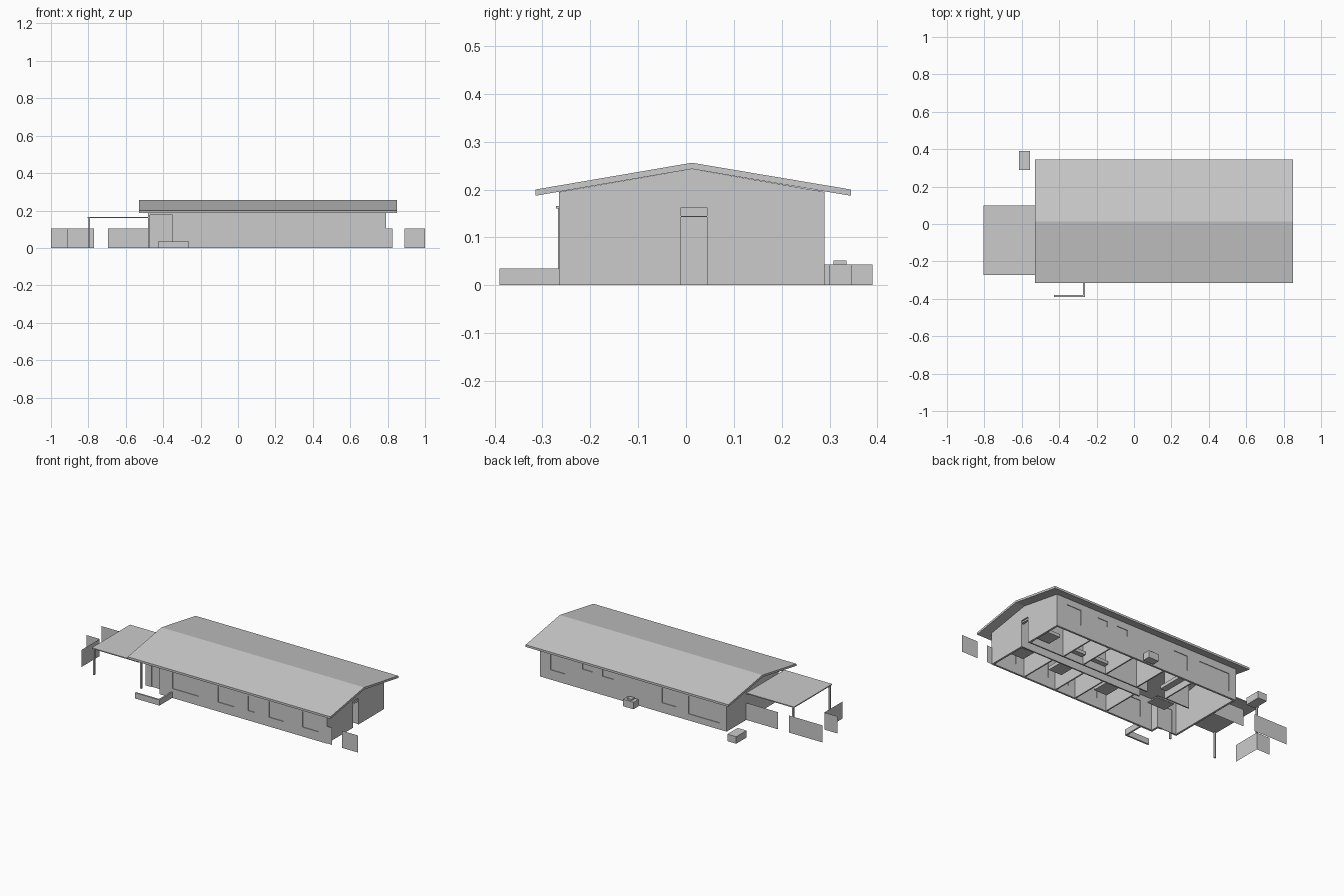
import bpy, bmesh

if "Cube" in bpy.data.objects:
    bpy.data.objects.remove(bpy.data.objects["Cube"])

T = 0.012                                   # wall thickness
X0, X1, Y0, Y1 = -0.48, 0.79, -0.265, 0.29  # house footprint
EAVE, PEAK, MID = 0.195, 0.243, 0.0125


def finish(name, bm):
    bmesh.ops.recalc_face_normals(bm, faces=bm.faces)
    mesh = bpy.data.meshes.new(name)
    bm.to_mesh(mesh)
    bm.free()
    ob = bpy.data.objects.new(name, mesh)
    bpy.context.collection.objects.link(ob)
    return ob


def add_box(bm, x0, x1, y0, y1, z0, z1):
    verts = bmesh.ops.create_cube(bm, size=1)["verts"]
    for v in verts:
        v.co = ((x0 + x1) / 2 + v.co.x * (x1 - x0),
                (y0 + y1) / 2 + v.co.y * (y1 - y0),
                (z0 + z1) / 2 + v.co.z * (z1 - z0))


def boxes(name, *dims):
    bm = bmesh.new()
    for d in dims:
        add_box(bm, *d)
    return finish(name, bm)


def prism(name, profile, x0, x1):
    """Extrude a (y, z) profile along x."""
    bm = bmesh.new()
    face = bm.faces.new([bm.verts.new((x0, y, z)) for y, z in profile])
    ext = bmesh.ops.extrude_face_region(bm, geom=[face])
    for v in ext["geom"]:
        if isinstance(v, bmesh.types.BMVert):
            v.co.x = x1
    return finish(name, bm)


def panel(name, a, b, h=0.105):
    """Paper-thin fence panel standing between two ground points."""
    bm = bmesh.new()
    bm.faces.new([bm.verts.new(p) for p in
                  ((*a, 0), (*b, 0), (*b, h), (*a, h))])
    return finish(name, bm)


def cut(wall, *dims):
    cutter = boxes("cutter", *dims)
    cutter.hide_render = True
    mod = wall.modifiers.new("openings", "BOOLEAN")
    mod.operation, mod.solver, mod.object = "DIFFERENCE", "EXACT", cutter
    bpy.context.view_layer.objects.active = wall
    bpy.ops.object.modifier_apply(modifier=mod.name)
    bpy.data.objects.remove(cutter)


# Gable roof slab
prism("roof", [(-0.315, 0.187), (MID, PEAK), (0.345, 0.187),
               (0.345, 0.200), (MID, 0.256), (-0.315, 0.200)], -0.53, 0.85)

# Long walls with window openings (x0, x1, z0, z1)
front_windows = [(-0.26, -0.085, 0.057, 0.157), (0.05, 0.16, 0.057, 0.155),
                 (0.254, 0.297, 0.06, 0.15), (0.396, 0.497, 0.057, 0.155),
                 (0.626, 0.734, 0.057, 0.155)]
back_windows = [(0.62, 0.72, 0.06, 0.157), (0.43, 0.50, 0.122, 0.156),
                (0.29, 0.365, 0.115, 0.154), (-0.135, -0.04, 0.06, 0.15),
                (-0.43, -0.22, 0.04, 0.15)]
for side, wx0, y0, windows in (("front", -0.35, Y0, front_windows),
                               ("back", X0, Y1 - T, back_windows)):
    wall = boxes(side + "_wall", (wx0, X1, y0, y0 + T, 0, EAVE))
    cut(wall, *[(a, b, y0 - 0.02, y0 + T + 0.02, c, d) for a, b, c, d in windows])
    boxes(side + "_window_panes",
          *[(a, b, y0 + 0.004, y0 + 0.008, c, d) for a, b, c, d in windows])

# Gable walls; the left one is notched for the entry porch
right = prism("right_gable_wall", [(Y0, 0), (Y1, 0), (Y1, EAVE), (MID, PEAK),
                                   (Y0, EAVE)], X1 - T, X1)
cut(right, (X1 - 0.05, X1 + 0.05, -0.01, 0.044, -0.01, 0.143),
    (X1 - 0.05, X1 + 0.05, -0.01, 0.044, 0.145, 0.162))
boxes("transom_pane", (X1 - T, X1 - 0.009, -0.01, 0.044, 0.145, 0.162))
PY = -0.215
prism("left_gable_wall", [(PY, 0), (Y1, 0), (Y1, EAVE), (MID, PEAK),
                          (Y0, EAVE), (Y0, 0.175), (PY, 0.175)], X0, X0 + T)

# Entry porch: recessed wall, return wall, beam, post and door
porch = boxes("porch_wall", (X0 + T, -0.35, PY, PY + T, 0, EAVE))
cut(porch, (-0.44, -0.375, PY - 0.02, PY + 0.03, -0.01, 0.143))
boxes("porch_door", (-0.44, -0.375, PY + 0.005, PY + 0.009, 0, 0.143))
boxes("porch_return", (-0.35, -0.35 + T, Y0 + T, PY + T, 0, EAVE))
boxes("porch_beam", (X0 + T, -0.35, Y0, Y0 + T, 0.175, EAVE))
boxes("porch_post", (X0, X0 + 0.01, Y0, Y0 + 0.01, 0, 0.175))

# Room partitions on both sides of the central hall
P = 0.008
parts = [(-0.05, X1 - T, -0.018, -0.018 + P), (-0.05, X1 - T, 0.046, 0.046 + P)]
for x in (-0.02, 0.20, 0.34, 0.56):
    parts.append((x, x + P, Y0 + T, -0.018))
for x in (-0.18, 0.02, 0.24, 0.40, 0.54):
    parts.append((x, x + P, 0.054, Y1 - T))
parts.append((-0.34, -0.18, 0.054, 0.054 + P))
part = boxes("partitions", *[(a, b, c, d, 0, 0.19) for a, b, c, d in parts])

# Simple furniture: beds, counters and tables
boxes("beds", (0.66, 0.77, 0.07, 0.16, 0.03, 0.05),
      (0.66, 0.77, -0.15, -0.06, 0.03, 0.05),
      (0.39, 0.48, -0.15, -0.05, 0.03, 0.05),
      (0.06, 0.15, -0.16, -0.05, 0.03, 0.05))
boxes("counters", (-0.17, 0.01, 0.24, 0.278, 0.04, 0.06),
      (-0.17, -0.13, 0.07, 0.24, 0.04, 0.06),
      (0.42, 0.53, 0.06, 0.09, 0.04, 0.06), (0.26, 0.38, 0.06, 0.09, 0.04, 0.06))
boxes("table", (-0.30, -0.18, -0.10, -0.02, 0.045, 0.052))

# Carport
boxes("carport_roof", (-0.805, X0, -0.272, 0.10, 0.160, 0.166))
boxes("carport_posts", *[(-0.80, -0.79, y, y + 0.01, 0, 0.16)
                         for y in (-0.268, 0.088)])

# Fence panels
panel("fence_house_side", (-0.695, 0.10), (X0, 0.10))
panel("fence_back", (-1.0, 0.10), (-0.77, 0.10))
panel("fence_left_short", (-1.0, -0.045), (-0.91, -0.045))
panel("fence_left_return", (-0.91, -0.22), (-0.91, -0.045))
panel("fence_right_inner", (X1, -0.262), (0.825, -0.262))
panel("fence_right_outer", (0.89, -0.262), (1.0, -0.262))

# L-shaped planter wall
boxes("planter_wall", (-0.427, -0.262, -0.39, -0.38, 0, 0.035),
      (-0.272, -0.262, -0.38, Y0, 0, 0.035))

# Rear step block and outdoor unit
boxes("rear_block", (-0.615, -0.555, 0.29, 0.39, 0, 0.043))
boxes("outdoor_unit", (0.115, 0.185, 0.299, 0.346, 0, 0.043))
boxes("outdoor_unit_cap", (0.135, 0.165, 0.308, 0.336, 0.043, 0.052))
